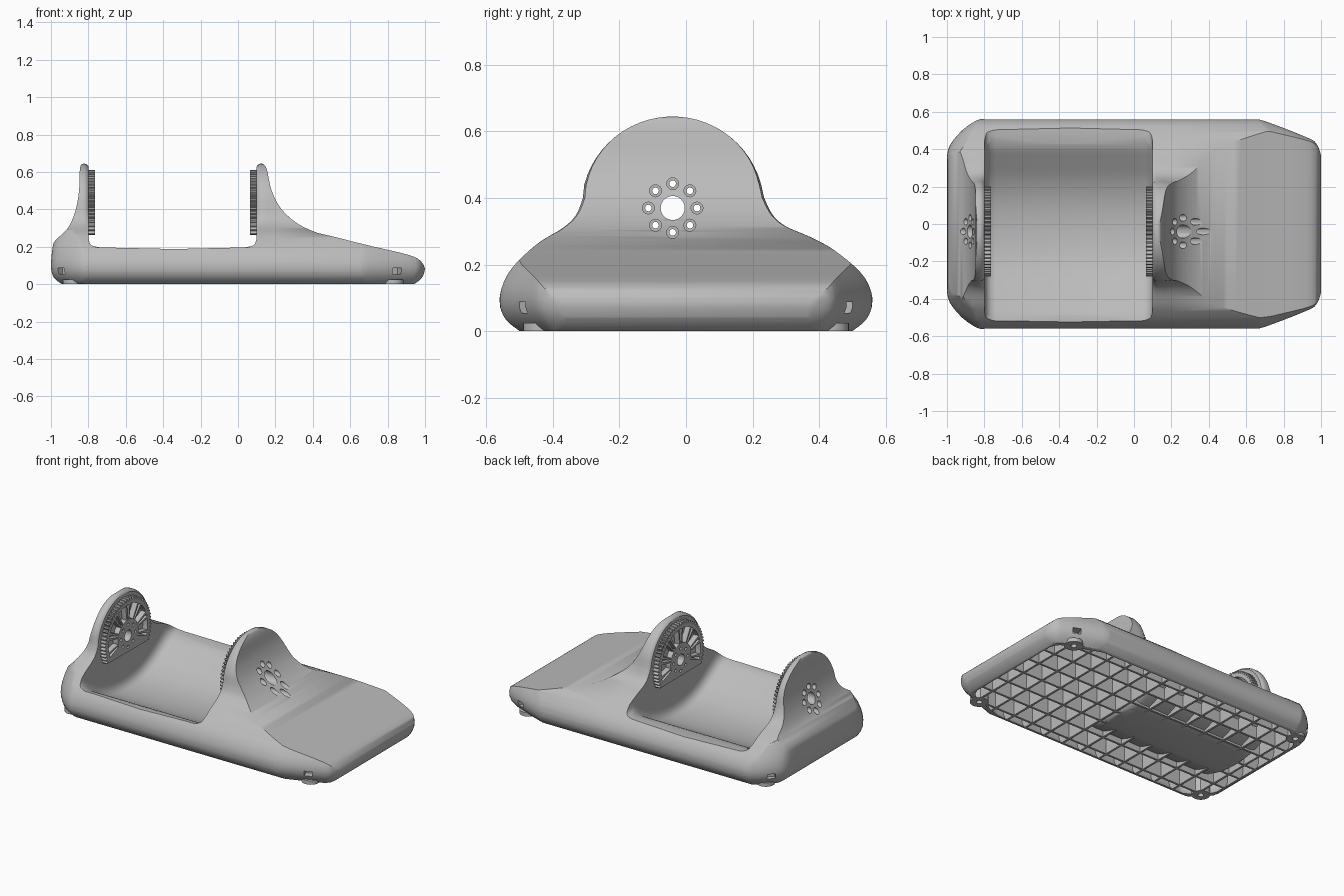
import bpy, bmesh, math
from mathutils import Vector, Matrix

if "Cube" in bpy.data.objects:
    bpy.data.objects.remove(bpy.data.objects["Cube"])

grey = bpy.data.materials.new("plain grey")
grey.use_nodes = True
COLOUR = (0.5, 0.5, 0.5, 1)
grey.diffuse_color = COLOUR
grey.node_tree.nodes["Principled BSDF"].inputs["Base Color"].default_value = COLOUR

HUB_Y, HUB_Z = -0.04, 0.37
WALL_L, WALL_R = -0.8, 0.1


def loft(name, rings):
    """Closed solid through matching rings of points."""
    bm = bmesh.new()
    loops = [[bm.verts.new(p) for p in r] for r in rings]
    n = len(loops[0])
    for a, b in zip(loops, loops[1:]):
        for i in range(n):
            bm.faces.new((a[i], a[(i + 1) % n], b[(i + 1) % n], b[i]))
    bm.faces.new(loops[0])
    bm.faces.new(loops[-1])
    bmesh.ops.recalc_face_normals(bm, faces=bm.faces)
    return finish(name, bm)


def finish(name, bm):
    me = bpy.data.meshes.new(name)
    bm.to_mesh(me)
    bm.free()
    me.materials.append(grey)
    ob = bpy.data.objects.new(name, me)
    bpy.context.collection.objects.link(ob)
    return ob


def along_x(name, pts, lo, hi):
    return loft(name, [[(x, y, z) for y, z in pts] for x in (lo, hi)])


def along_y(name, pts, lo, hi):
    return loft(name, [[(x, y, z) for x, z in pts] for y in (lo, hi)])


def along_z(name, pts, lo, hi):
    return loft(name, [[(x, y, z) for x, y in pts] for z in (lo, hi)])


def circle(cx, cy, r, n=24):
    return [(cx + r * math.cos(math.tau * i / n), cy + r * math.sin(math.tau * i / n))
            for i in range(n)]


def rect(x0, x1, y0, y1):
    return [(x0, y0), (x1, y0), (x1, y1), (x0, y1)]


def curve(pts, steps=5):
    """Smooth open curve through a few points."""
    p = [Vector(q) for q in [pts[0], *pts, pts[-1]]]
    out = []
    for a, b, c, d in zip(p, p[1:], p[2:], p[3:]):
        for s in range(steps):
            t = s / steps
            v = 0.5 * (2 * b + (c - a) * t + (2 * a - 5 * b + 4 * c - d) * t * t
                       + (3 * b - a - 3 * c + d) * t ** 3)
            out.append(tuple(v))
    return out + [tuple(pts[-1])]


def combine(ob, tool, op="DIFFERENCE", keep=False):
    m = ob.modifiers.new("bool", "BOOLEAN")
    m.operation, m.object, m.solver = op, tool, "EXACT"
    dg = bpy.context.evaluated_depsgraph_get()
    me = bpy.data.meshes.new_from_object(ob.evaluated_get(dg))
    ob.modifiers.clear()
    ob.data = me
    if not keep:
        bpy.data.objects.remove(tool)


def merged(name, parts):
    """Join separate solids into one mesh."""
    bm = bmesh.new()
    for p in parts:
        bm.from_mesh(p.data)
        bpy.data.objects.remove(p)
    return finish(name, bm)


# Long silhouette: left upright, right upright and sloping deck
left_edge = curve([(-0.94, 0), (-0.98, 0.03), (-1, 0.08), (-1, 0.19), (-0.975, 0.235), (-0.91, 0.3),
                   (-0.87, 0.39), (-0.85, 0.5), (-0.845, 0.62), (-0.83, 0.643), (-0.81, 0.643)])
right_edge = curve([(0.11, 0.643), (0.135, 0.643), (0.155, 0.61), (0.18, 0.5), (0.23, 0.405),
                    (0.31, 0.33), (0.41, 0.28), (0.5, 0.257), (0.7, 0.207), (0.9, 0.16),
                    (0.97, 0.13), (1, 0.08), (0.98, 0.03), (0.94, 0)])
long_outline = left_edge + [(WALL_L, 0.63), (WALL_R, 0.63)] + right_edge

# Bell-shaped cross-section
low_left = curve([(-0.5, 0), (-0.545, 0.04), (-0.56, 0.1), (-0.53, 0.18), (-0.45, 0.26),
                  (-0.37, 0.31), (-0.33, 0.35), (-0.31, 0.4)])
low_right = curve([(0.235, 0.4), (0.26, 0.35), (0.3, 0.315), (0.38, 0.28), (0.45, 0.24),
                   (0.53, 0.17), (0.56, 0.1), (0.545, 0.04), (0.5, 0)])
dome = [(HUB_Y + 0.275 * math.cos(a), HUB_Z + 0.275 * math.sin(a))
        for a in [math.radians(165 - 6 * i) for i in range(26)]]
bell = low_left + dome + low_right


def bell_ring(x, s):
    ring = []
    for y, z in bell:
        k = 1 + (s - 1) * min(1, max(0, (z - 0.25) / 0.15))
        ring.append((x, HUB_Y + (y - HUB_Y) * k, HUB_Z + (z - HUB_Z) * k))
    return ring


BELL_STEPS = [(-1.1, 0.95), (-0.87, 0.97), (-0.84, 1), (-0.82, 1), (-0.808, 0.985), (WALL_L, 0.95),
              (WALL_R, 0.95), (0.108, 0.985), (0.12, 1), (0.16, 1), (0.2, 0.98), (1.1, 0.97)]

# Plan outline with cut corners, rounded under and over
half_plan = ([(-1, 0.3)] + curve([(-1, 0.36), (-0.985, 0.42), (-0.92, 0.5), (-0.84, 0.555), (-0.8, 0.56)], 3)
             + curve([(0.64, 0.56), (0.7, 0.55), (0.92, 0.465), (0.975, 0.43), (1, 0.37)], 3))
plan = half_plan + [(x, -y) for x, y in reversed(half_plan)]


def plan_ring(z, inset):
    left = 0.25 if z > 0.1 else 1
    return [(x * (1 - inset * (1 if x > 0 else left)), y * (1 - 1.8 * inset), z) for x, y in plan]


def hull(name):
    ob = along_y(name, long_outline, -0.7, 0.7)
    combine(ob, loft("bell", [bell_ring(*s) for s in BELL_STEPS]), "INTERSECT")
    levels = [(-0.01, 0.055), (0.015, 0.03), (0.04, 0.012), (0.07, 0.002), (0.1, 0),
              (0.13, 0.005), (0.16, 0.016), (0.2, 0.037), (0.25, 0.075), (0.3, 0.11), (0.4, 0.18), (0.7, 0.18)]
    combine(ob, loft("plan", [plan_ring(*l) for l in levels]), "INTERSECT")
    return ob


body = hull("cradle_body")

# Open bay with filleted floor between the uprights
bay = ([(WALL_L, 0.9), (WALL_L, 0.26)] + curve([(WALL_L, 0.245), (-0.785, 0.21), (-0.74, 0.197)])
       + [(-0.34, 0.188)] + curve([(0.04, 0.197), (0.085, 0.21), (WALL_R, 0.245)])
       + [(WALL_R, 0.26), (WALL_R, 0.9)])
combine(body, along_y("bay", bay, -0.8, 0.8))


def trough(drop, grow):
    """Curved channel whose floor sweeps up into both end walls."""
    half = [(0.14, 0.036), (0.26, 0.077), (0.36, 0.135), (0.42, 0.172), (0.455, 0.187), (0.49, 0.196), (0.55, 0.203)]
    mid = HUB_Y + 0.01
    pts = curve([(mid - y, z) for y, z in reversed(half)] + [(mid, 0.022)]
                + [(mid + y, z) for y, z in half], 4)
    fillet = [(0, 0.06), (0.006, 0.035), (0.018, 0.017), (0.036, 0.005), (0.06, 0)]
    steps = [(WALL_L - grow + d, up) for d, up in fillet]
    steps += [(WALL_R + grow - d, up) for d, up in reversed(fillet)]
    rings = []
    for x, up in steps:
        ring = [(x, mid + (y - mid) * (1 - up), z - drop + up) for y, z in pts]
        rings.append(ring + [(x, mid + 0.55, 0.33), (x, mid - 0.55, 0.33)])
    return loft("trough", rings)


combine(body, trough(0, 0))

# Hollow underside divided by a rib grid
PITCH, RIB = 0.142, 0.007
cells = []
for i in range(-7, 7):
    for j in range(-4, 4):
        x, y = i * PITCH, j * PITCH
        cells.append(along_z("cell", rect(x + RIB, x + PITCH - RIB, y + RIB, y + PITCH - RIB), -0.1, 0.21))
cavity = merged("cavity", cells)
inner = hull("inner")
inner.data.transform(Matrix.Translation((0, 0, -0.02)) @ Matrix.Diagonal((0.955, 0.92, 0.9, 1)))
combine(cavity, inner, "INTERSECT")
combine(cavity, trough(0.033, 0.03))
# Leave solid ground around the corner feet
FEET = [(-0.88, 0.435), (-0.88, -0.435), (0.83, 0.435), (0.83, -0.435)]
for fx, fy in FEET:
    combine(cavity, along_z("keep", circle(fx, fy, 0.055), -0.2, 0.3))
combine(body, cavity)

# Small side slots beside the feet
for x, y, turn in [(-0.955, 0.48, 0.75), (-0.955, -0.48, -0.75), (0.85, 0.49, -0.4), (0.85, -0.49, 0.4)]:
    slot = along_z("slot", rect(-0.025, 0.025, -0.05, 0.05), 0.055, 0.088)
    slot.data.transform(Matrix.Translation((x, y, 0)) @ Matrix.Rotation(turn, 4, "Z"))
    combine(body, slot)

# Toothed wheels on the inner faces, flat along the bottom
FLAT, TEETH = 0.26, 64


def polar(r, a):
    return (HUB_Y + r * math.cos(a), HUB_Z + r * math.sin(a))


def wheel(name, lo, hi):
    pts = []
    for i in range(TEETH):
        for f, r in ((0, 0.222), (0.3, 0.24), (0.6, 0.24), (0.9, 0.222)):
            pts.append(polar(r, -math.pi / 2 + math.tau * (i + f) / TEETH))
    ob = along_x(name, [p for p in pts if p[1] > FLAT], lo, hi)
    # Broad windows alternating with narrow slits
    for k in range(-1, 12):
        half = 0.05 if k % 2 else 0.19
        arc = [math.radians(18 * k) + half * t for t in (-1, -0.5, 0, 0.5, 1)]
        win = [polar(0.202, a) for a in arc] + [polar(0.105, a) for a in reversed(arc)]
        combine(ob, along_x("window", win, lo - 0.1, hi + 0.1))
    return ob


wheels = [wheel("right_side_gear", WALL_L - 0.002, -0.765), wheel("left_side_gear", 0.065, WALL_R + 0.002)]

# Axle hole and eight counterbored screw holes
ring = [polar(0.073, math.tau * i / 8) for i in range(8)]
drills = [along_x("axle", circle(HUB_Y, HUB_Z, 0.036, 32), -1.2, 1.2)]
drills += [along_x("drill", circle(y, z, 0.01, 12), -1.2, 1.2) for y, z in ring]
drill = merged("drills", drills)
for ob in (body, *wheels):
    combine(ob, drill, keep=True)
bpy.data.objects.remove(drill)
for lo, hi in ((-1.2, -0.835), (0.135, 1.2)):
    combine(body, merged("bores", [along_x("bore", circle(y, z, 0.018, 16), lo, hi) for y, z in ring]))

# Corner feet with screw holes
feet = []
for i, (fx, fy) in enumerate(FEET):
    foot = along_z(f"foot_{i + 1}", circle(fx, fy, 0.055), 0, 0.025)
    for ob in (foot, body):
        combine(ob, along_z("hole", circle(fx, fy, 0.018, 16), -0.1, 0.03))
    feet.append(foot)

# Smooth shading with sharp edges kept
bpy.ops.object.select_all(action="DESELECT")
for ob in [body, *wheels, *feet]:
    ob.select_set(True)
bpy.context.view_layer.objects.active = body
bpy.ops.object.shade_smooth_by_angle(angle=math.radians(38))
